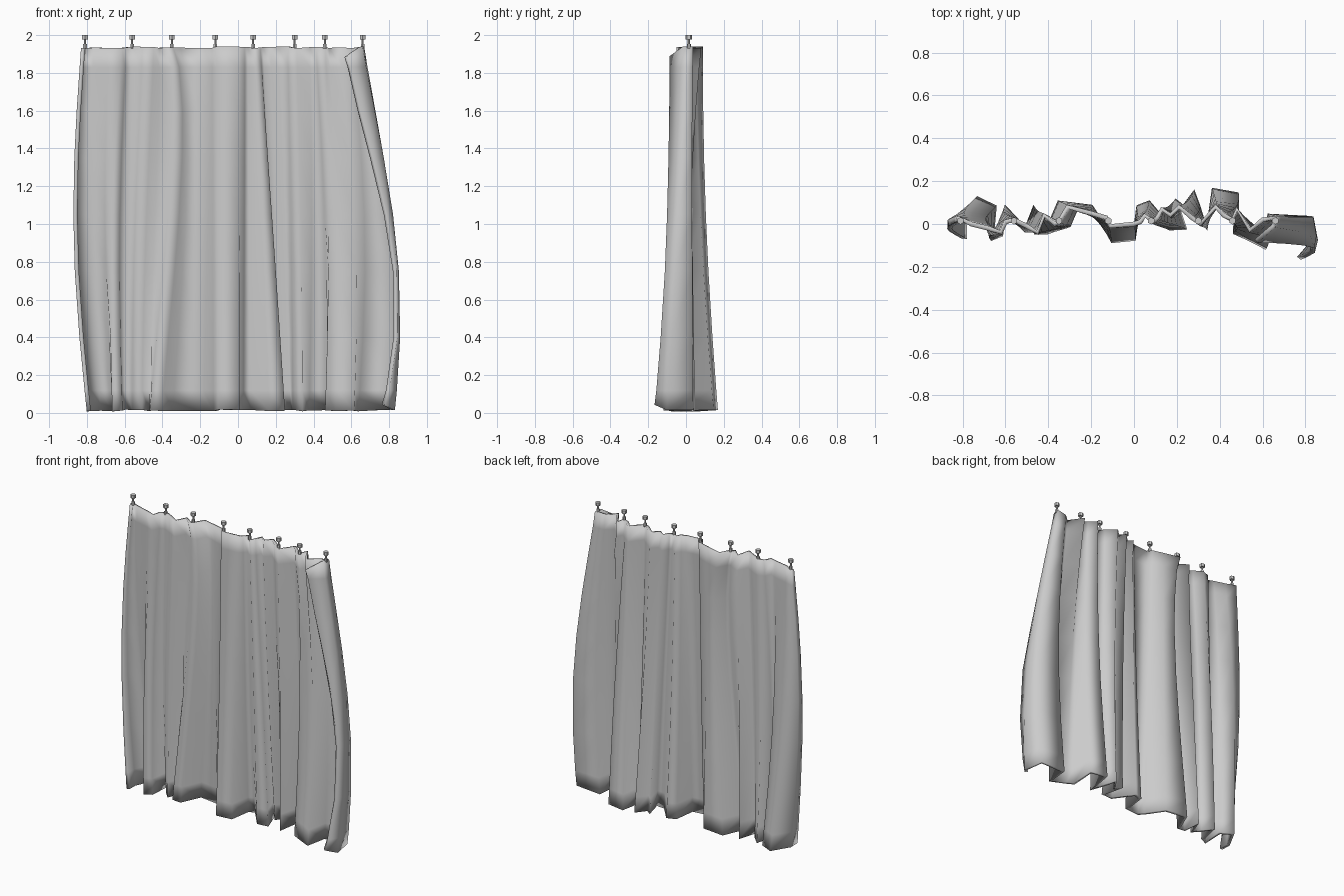
import bpy
import bmesh
import math
import random
from mathutils import Matrix

random.seed(4)
cube = bpy.data.objects.get("Cube")
if cube:
    bpy.data.objects.remove(cube, do_unlink=True)


def make_material(name, colour):
    mat = bpy.data.materials.new(name)
    mat.use_nodes = True
    mat.diffuse_color = colour
    mat.node_tree.nodes["Principled BSDF"].inputs["Base Color"].default_value = colour
    return mat


grey = make_material("light_grey", (0.6, 0.6, 0.6, 1))


def add_object(name, bm, smooth):
    mesh = bpy.data.meshes.new(name)
    bm.to_mesh(mesh)
    bm.free()
    mesh.materials.append(grey)
    for face in mesh.polygons:
        face.use_smooth = smooth
    obj = bpy.data.objects.new(name, mesh)
    bpy.context.collection.objects.link(obj)
    return obj


# Pleat corners in hundredths: top x, top y, hem x, hem y
PLEATS = [
    (-82, 1, -79, -7), (-82, 3, -79, 0), (-76, 0, -73, 12),
    (-68, -2, -65, 8), (-62, -4, -66, -7), (-60, 1, -62, -5),
    (-56, 2, -60, 8), (-50, -1, -55, 2), (-45, -4, -51, -3),
    (-42, 4, -47, 8), (-37, 0, -46, -4), (-35, 1, -41, -4),
    (-31, 8, -35, 10), (-20, 5, -20, 8), (-13, 3, -12, -4),
    (-11, -1, -10, -8), (0, 0, 0, -7), (3, 1, 2, 8),
    (5, 4, 7, 10), (9, 1, 17, -2), (11, 3, 24, -2),
    (13, 7, 20, 11), (17, 4, 23, 8), (21, 8, 28, 15),
    (27, 3, 30, 8), (31, 0, 34, -2), (38, 8, 37, 16),
    (42, 4, 48, 14), (46, 2, 47, -4), (48, 7, 52, -6),
    (54, -3, 61, -11), (60, 2, 63, 4), (66, 3, 80, 3),
    (65, -1, 82, -10), (57, -8, 77, -16),
]
ROWS = [1.93, 1.83, 1.6, 1.35, 1.05, 0.75, 0.4, 0.12, 0.008]
TOP, HEM = ROWS[0], ROWS[-1]


def cloth_point(pleat, z, jitter):
    """Blend a pleat from top to hem, with the sides billowing outwards."""
    xt, yt, xb, yb = (value / 100 for value in pleat)
    is_flap = pleat is PLEATS[-1]
    t = (TOP - z) / (TOP - HEM)
    x = xt + (xb - xt) * t
    y = (yt + (yb - yt) * t) * (1 - 0.19 * math.sin(math.pi * t ** 0.75))
    # Swaying fold left of the middle
    x += 0.07 * math.exp(-((xt + 0.34) / 0.06) ** 2) * math.sin(math.pi * t ** 0.6)
    # Sides billow out, and the free edge of the end flap swings furthest low down
    if is_flap:
        x += 0.138 * math.sin(math.pi * t ** 1.4)
    else:
        reach = max(-1, min(1, x / 0.8))
        x += (0.11 if x > 0 else 0.055) * math.sin(math.pi * t) * reach ** 3
    if z == HEM:
        z += jitter + 0.03 * is_flap
    elif z == TOP:
        z += jitter - 0.05 * is_flap
    return x, y, z


# Curtain cloth: a lofted pleated sheet with thickness
bm = bmesh.new()
columns = []
for pleat in PLEATS:
    jitter = random.uniform(0, 0.01)
    columns.append([bm.verts.new(cloth_point(pleat, z, jitter)) for z in ROWS])
for a, b in zip(columns, columns[1:]):
    for i in range(len(ROWS) - 1):
        bm.faces.new((a[i], a[i + 1], b[i + 1], b[i]))
curtain = add_object("curtain_cloth", bm, True)
solid = curtain.modifiers.new("thickness", "SOLIDIFY")
solid.thickness = 0.022
solid.offset = 0


# Hanging pins: bead, thin stem and knob
def hanging_pin(name, x):
    bm = bmesh.new()
    for radius, low, high in ((0.011, 1.93, 1.952), (0.006, 1.95, 1.98), (0.017, 1.978, 2.0)):
        bmesh.ops.create_cone(
            bm, cap_ends=True, segments=6, radius1=radius, radius2=radius,
            depth=high - low,
            matrix=Matrix.Translation((x, 0.015, (low + high) / 2)))
    add_object(name, bm, False)


for i, x in enumerate((-0.81, -0.56, -0.35, -0.12, 0.08, 0.3, 0.46, 0.66)):
    hanging_pin(f"hanging_pin_{i + 1}", x)
